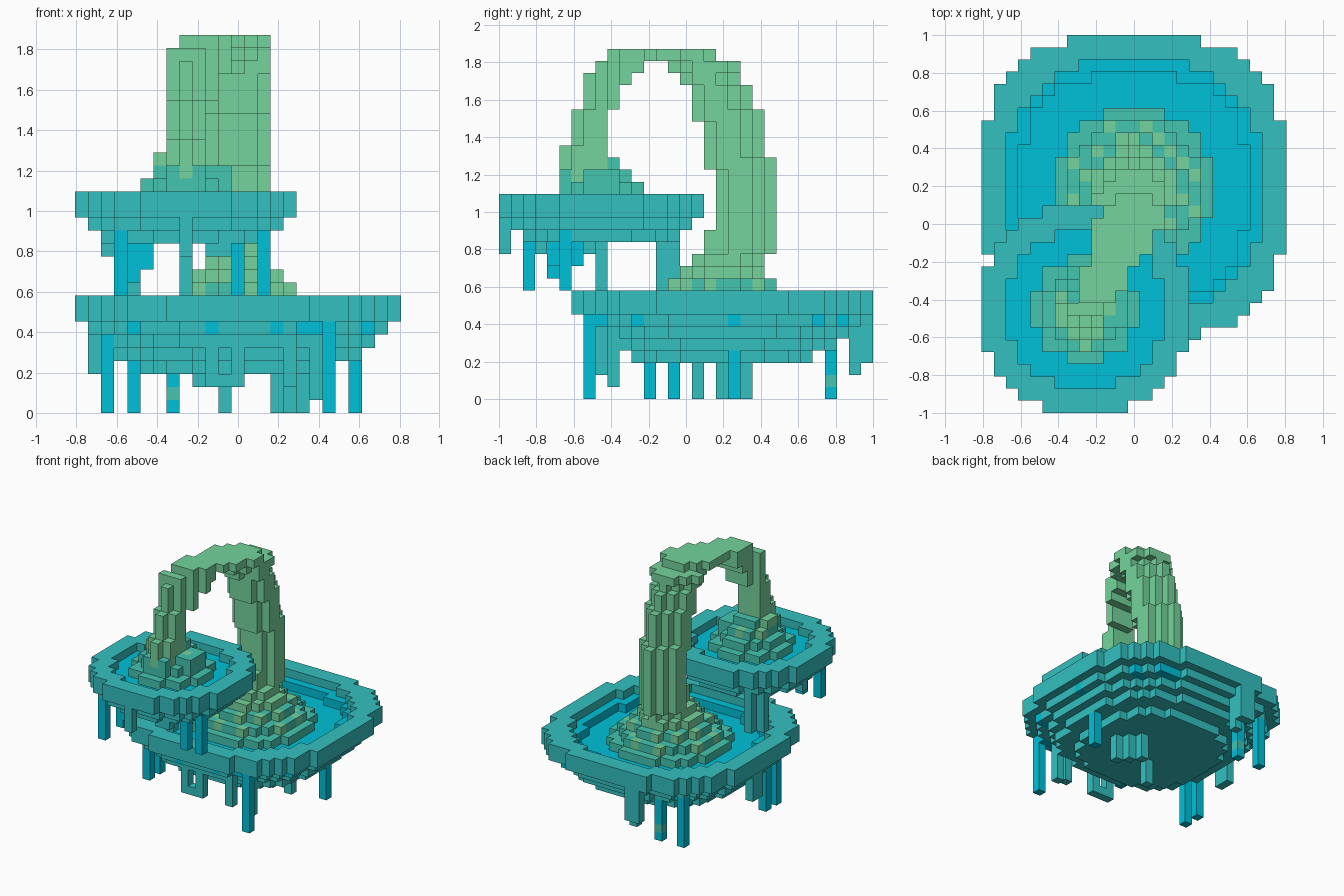
import bpy
from mathutils import Vector

cube = bpy.data.objects.get("Cube")
if cube:
    bpy.data.objects.remove(cube)

V = 2 / 31                      # block size
CELLS = {}                      # (i, j, k) -> (part, colour)


def linear(c):
    return c / 12.92 if c <= 0.04045 else ((c + 0.055) / 1.055) ** 2.4


def material(name, r, g, b):
    m = bpy.data.materials.new(name)
    m.use_nodes = True
    col = [linear(v / 255) for v in (r, g, b)] + [1]
    m.diffuse_color = col
    m.node_tree.nodes["Principled BSDF"].inputs["Base Color"].default_value = col
    return m


COLOURS = {
    "teal": material("teal", 52, 192, 192),
    "blue": material("water_blue", 0, 192, 216),
    "green": material("pale_green", 116, 212, 156),
    "foam": material("sea_foam", 68, 197, 176),
}


def inside(dx, dy, r):
    """Blocky rounded octagon."""
    a, b = max(abs(dx), abs(dy)), min(abs(dx), abs(dy))
    return a <= r and a + b <= 1.59 * r and (a < r or b <= 0.42 * r + 0.2)


def put(part, i, j, k, colour):
    CELLS[i, j, k] = (part, colour)


def disc(part, ci, cj, k, r, colour):
    for dx in range(-r, r + 1):
        for dy in range(-r, r + 1):
            if inside(dx, dy, r):
                put(part, ci + dx, cj + dy, k, colour)


def basin(part, ci, cj, top, r, steps, depth):
    """Stepped bowl with a two-block rim and sunken water."""
    for n, shrink in enumerate(steps):
        disc(part, ci, cj, top - n, r - shrink, "teal")
    for n in range(depth):
        ring = r - 2 - n
        for dx in range(-ring, ring + 1):
            for dy in range(-ring, ring + 1):
                if inside(dx, dy, ring):
                    p = (ci + dx, cj + dy)
                    CELLS.pop((*p, top - n), None)
                    put(part, *p, top - n - 1, "blue")


def drip(part, i, j, bottom, top, colour):
    for k in range(bottom, top):
        if (i, j, k) not in CELLS:
            put(part, i, j, k, colour)


# Basins
basin("lower_basin", 12, 18, 8, 12, (0, 0, 1, 2, 3, 5), 2)
basin("upper_basin", 8, 8, 16, 8, (0, 0, 1, 2), 1)

# Water blocks showing in the lower bowl side
for (i, j, k), (part, colour) in list(CELLS.items()):
    front_spot = j < 18 and i in (4, 10, 15)
    side_spot = i > 11 and j in (8, 11, 19, 26, 28)
    if part == "lower_basin" and k == 6 and (front_spot or side_spot):
        put(part, i, j, k, "blue")

# Splash mounds
for k, r in enumerate((6, 5, 4, 3, 2), 7):
    disc("lower_splash", 12, 18, k, r, "foam" if k < 10 else "green")
for k, r in enumerate((4, 3, 2), 16):
    disc("upper_splash", 8, 8, k, r, "foam")
for (i, j, k), (part, colour) in list(CELLS.items()):
    if "splash" in part and k in (8, 9, 18) and (i + j) % 3 == 0:
        put(part, i, j, k, "green")
for n in (-1, 0, 1):
    put("lower_splash", 12 + n, 17, 12, "green")
    put("lower_splash", 12 + n, 17, 13, "green")
    put("upper_splash", 8 + n, 5, 18, "foam" if n else "green")
    put("upper_splash", 11, 8 + n, 18, "foam")
    put("upper_splash", 8 + n, 9, 19, "foam")
for j in (7, 8):
    put("upper_splash", 6, j, 19, "green")


# Water arch: one row of blocks across, stepped in at the rounded sides
def arch_row(j, k, j0, j1):
    centre = 8 if j < 9 else min(12, 9 + (j - 9) * 3 / 7)
    half = 1 if j < 9 else 2 if j >= 18 else 1.2 + (j - 8) * 0.22
    from_outside = j1 - 1 - j if j1 > 12 else j - j0
    half = min(half, from_outside + (k >= 27))
    if j0 > 13:
        half = min(half, j - j0 + 1)
    for i in range(15):
        if abs(i - centre) <= half + 0.45 * (half < 1) + 0.01:
            put("water_arch", i, j, k, "green")


# Layer span, then depth span
ARCH = [
    (28, 29, 9, 18), (27, 28, 8, 12), (27, 28, 14, 20), (26, 27, 7, 11),
    (26, 27, 15, 20), (24, 26, 7, 10), (24, 26, 16, 21), (21, 24, 6, 9),
    (23, 24, 16, 22), (20, 23, 17, 22), (19, 21, 5, 9), (19, 20, 17, 23),
    (12, 19, 18, 23), (7, 12, 18, 22),
]
for k0, k1, j0, j1 in ARCH:
    for k in range(k0, k1):
        for j in range(j0, j1):
            arch_row(j, k, j0, j1)

# Dripping legs below the lower basin
for i, j in ((2, 12), (2, 14), (4, 27), (7, 27), (21, 19), (19, 7)):
    drip("lower_drips", i, j, 0, 7, "blue")
for i, j in ((11, 16), (15, 20), (16, 19), (17, 18)):
    drip("lower_drips", i, j, 0, 7, "teal")
drip("lower_drips", 18, 9, 1, 7, "teal")
put("lower_drips", 7, 27, 1, "foam")

# Hanging loop and short rim drips
for i in (10, 11, 12):
    put("lower_drips", i, 8, 2, "teal")
for i in (10, 12):
    drip("lower_drips", i, 8, 2, 6, "teal")
for i, j, bottom in ((1, 17, 3), (1, 18, 3), (8, 30, 3), (9, 30, 3),
                     (9, 29, 2), (16, 8, 2)):
    drip("lower_drips", i, j, bottom, 8, "teal")

# Dripping legs below the upper basin
for i, j, bottom in ((3, 2, 9), (12, 5, 9), (14, 5, 9), (5, 4, 11),
                     (4, 4, 10), (5, 6, 11)):
    drip("upper_drips", i, j, bottom, 15, "blue")
for i, j, bottom in ((3, 13, 9), (4, 13, 9), (4, 14, 9), (8, 8, 9),
                     (8, 0, 12), (2, 7, 12), (10, 3, 12), (11, 3, 12)):
    drip("upper_drips", i, j, bottom, 15, "teal")


# Skin the visible block faces of each part
def build(part):
    verts, faces, slots = {}, [], []
    names = list(COLOURS)
    for cell, (owner, colour) in CELLS.items():
        if owner != part:
            continue
        for axis in range(3):
            for side in (0, 1):
                near = list(cell)
                near[axis] += 2 * side - 1
                if tuple(near) in CELLS:
                    continue
                u, w = (axis + 1) % 3, (axis + 2) % 3
                loop = []
                for a, b in ((0, 0), (1, 0), (1, 1), (0, 1)):
                    p = list(cell)
                    p[axis] += side
                    p[u] += a
                    p[w] += b
                    loop.append(verts.setdefault(tuple(p), len(verts)))
                faces.append(loop if side else loop[::-1])
                slots.append(names.index(colour))
    mesh = bpy.data.meshes.new(part)
    origin = Vector((12.5, 15.5, 0))
    mesh.from_pydata([(Vector(p) - origin) * V for p in verts], [], faces)
    for m in COLOURS.values():
        mesh.materials.append(m)
    mesh.polygons.foreach_set("material_index", slots)
    mesh.update()
    bpy.context.collection.objects.link(bpy.data.objects.new(part, mesh))


for part in sorted({owner for owner, _ in CELLS.values()}):
    build(part)
